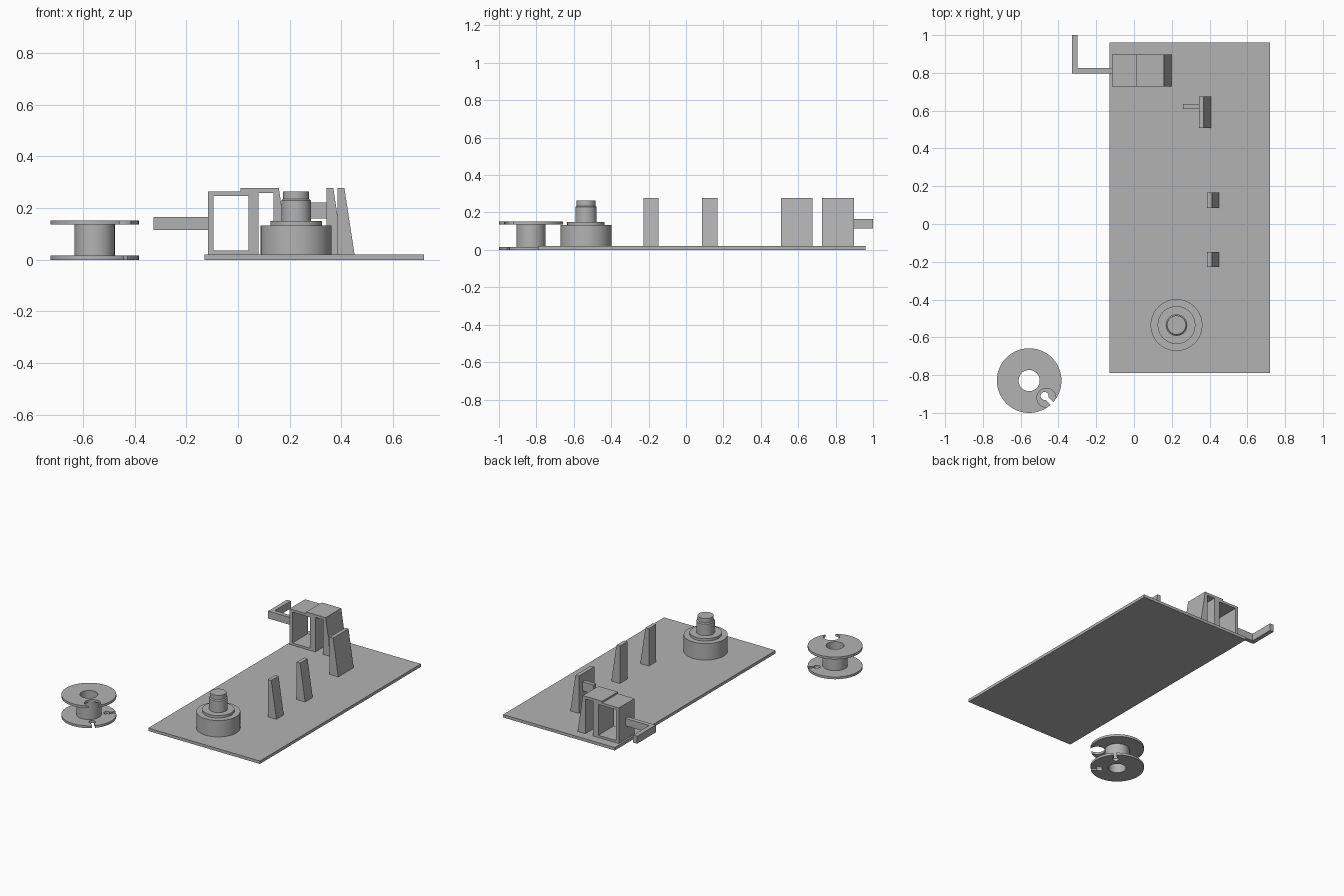
import bpy, bmesh, math
from mathutils import Vector

if "Cube" in bpy.data.objects:
    bpy.data.objects.remove(bpy.data.objects["Cube"])

gray = bpy.data.materials.new("plain_gray")
gray.diffuse_color = (0.45, 0.45, 0.45, 1)
gray.use_nodes = True
gray.node_tree.nodes["Principled BSDF"].inputs["Base Color"].default_value = gray.diffuse_color


def add_mesh(name, bm):
    bmesh.ops.recalc_face_normals(bm, faces=bm.faces)
    me = bpy.data.meshes.new(name)
    bm.to_mesh(me)
    bm.free()
    ob = bpy.data.objects.new(name, me)
    bpy.context.collection.objects.link(ob)
    me.materials.append(gray)
    return ob


def prism(name, profile, y0, y1):
    """Extrude an x-z outline along y."""
    bm = bmesh.new()
    face = bm.faces.new([bm.verts.new((x, y0, z)) for x, z in profile])
    ext = bmesh.ops.extrude_face_region(bm, geom=[face])["geom"]
    bmesh.ops.translate(bm, vec=(0, y1 - y0, 0),
                        verts=[g for g in ext if isinstance(g, bmesh.types.BMVert)])
    return add_mesh(name, bm)


def box(name, x0, x1, y0, y1, z0, z1):
    return prism(name, [(x0, z0), (x1, z0), (x1, z1), (x0, z1)], y0, y1)


def lathe(name, profile, cx, cy, closed=False, n=64):
    """Revolve an r-z outline around a vertical axis."""
    bm = bmesh.new()
    rings = [[bm.verts.new((cx + r * math.cos(2 * math.pi * i / n),
                            cy + r * math.sin(2 * math.pi * i / n), z)) for i in range(n)]
             for r, z in profile]
    pairs = list(zip(rings, rings[1:]))
    if closed:
        pairs.append((rings[-1], rings[0]))
    else:
        bm.faces.new(rings[0])
        bm.faces.new(rings[-1])
    for a, b in pairs:
        for i in range(n):
            j = (i + 1) % n
            bm.faces.new((a[i], a[j], b[j], b[i]))
    return add_mesh(name, bm)


def smooth(ob):
    bpy.ops.object.select_all(action='DESELECT')
    bpy.context.view_layer.objects.active = ob
    ob.select_set(True)
    bpy.ops.object.shade_smooth_by_angle(angle=math.radians(30))


def cut(ob, cutter):
    mod = ob.modifiers.new("cut", 'BOOLEAN')
    mod.operation = 'DIFFERENCE'
    mod.solver = 'EXACT'
    mod.object = cutter
    bpy.context.view_layer.objects.active = ob
    bpy.ops.object.modifier_apply(modifier=mod.name)
    bpy.data.objects.remove(cutter)


# Base plate
box("base_plate", -0.13, 0.72, -0.79, 0.96, 0, 0.02)

# Stepped spindle
smooth(lathe("spindle", [(0.137, 0.015), (0.137, 0.133), (0.1, 0.133), (0.1, 0.15),
                         (0.057, 0.15), (0.057, 0.23), (0.05, 0.236), (0.05, 0.265)],
             0.225, -0.535))

# Guide wedges
def wedge(name, x, y0, y1, top=0.026):
    prism(name, [(x, 0.015), (x + 0.066, 0.015), (x + top, 0.277), (x, 0.277)], y0, y1)

wedge("front_guide", 0.386, -0.227, -0.147)
wedge("middle_guide", 0.386, 0.086, 0.168)
wedge("rear_guide", 0.343, 0.507, 0.675)
box("guide_peg", 0.26, 0.35, 0.608, 0.636, 0.16, 0.222)

# Square housing, open front to back
Y0, Y1 = 0.727, 0.897
box("housing_left_wall", -0.117, -0.095, Y0, Y1, 0.015, 0.265)
box("housing_floor", -0.095, 0.04, Y0, Y1, 0.015, 0.035)
box("housing_roof", -0.095, 0.04, Y0, Y1, 0.247, 0.265)
box("housing_right_wall", 0.04, 0.08, Y0, Y1, 0.015, 0.265)

# Clip hooked over the housing, with a sloping outer leg
prism("clip", [(0.01, 0.258), (0.137, 0.258), (0.137, 0.015), (0.198, 0.015),
               (0.158, 0.277), (0.01, 0.277)], Y0, Y1)

# Bent crank arm
box("arm", -0.328, -0.11, 0.797, 0.826, 0.115, 0.166)
box("arm_handle", -0.328, -0.298, 0.826, 1.0, 0.115, 0.166)

# Bobbin: revolved spool with notched flanges
BX, BY = -0.555, -0.829
bobbin = lathe("bobbin", [(0.056, 0), (0.171, 0), (0.171, 0.016), (0.078, 0.016),
                          (0.078, 0.137), (0.171, 0.137), (0.171, 0.153), (0.056, 0.153)],
               BX, BY, closed=True)
cut(bobbin, lathe("notch_cutter", [(0.05, 0.13), (0.05, 0.17)], BX + 0.091, BY - 0.091, n=40))
for angle in (-45, 45):
    a = math.radians(angle)
    d = Vector((math.cos(a), math.sin(a), 0))
    cut(bobbin, lathe("hole_cutter", [(0.021, -0.02), (0.021, 0.03)],
                      BX + 0.115 * d.x, BY + 0.115 * d.y, n=24))
    slot = box("slot_cutter", 0.115, 0.2, -0.01, 0.01, -0.021, 0.031)
    slot.rotation_euler.z = a
    slot.location = (BX, BY, 0)
    bpy.context.view_layer.update()
    cut(bobbin, slot)
smooth(bobbin)
